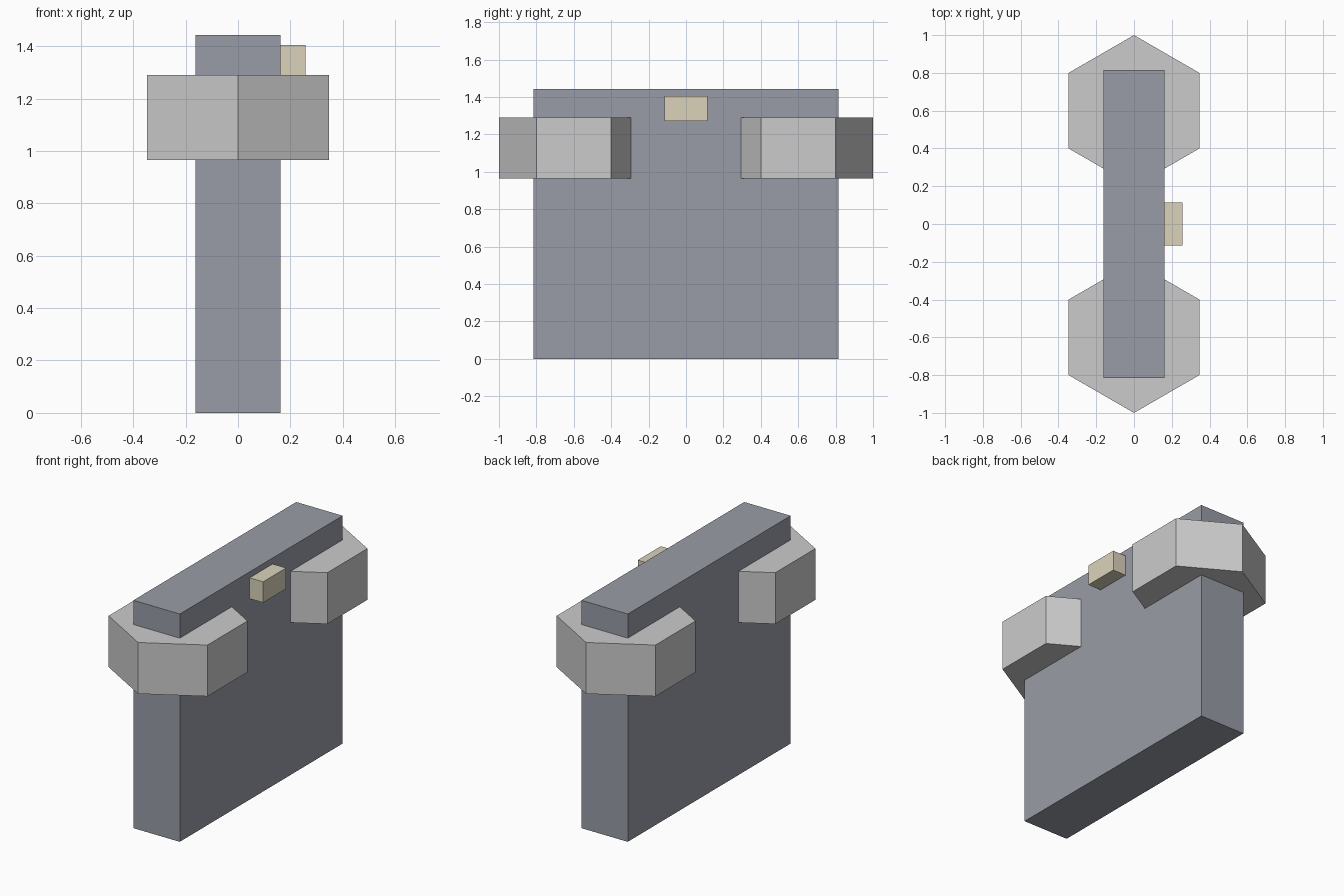
import bpy
import bmesh
from math import sin, cos, tau

if "Cube" in bpy.data.objects:
    bpy.data.objects.remove(bpy.data.objects["Cube"])


def material(name, rgb):
    mat = bpy.data.materials.new(name)
    mat.diffuse_color = (*rgb, 1.0)
    mat.use_nodes = True
    mat.node_tree.nodes["Principled BSDF"].inputs["Base Color"].default_value = mat.diffuse_color
    return mat


def prism(name, outline, z0, z1, mat=None):
    """Extrude a closed xy outline from z0 up to z1."""
    bm = bmesh.new()
    base = bm.faces.new([bm.verts.new((x, y, z0)) for x, y in outline])
    top = bmesh.ops.extrude_face_region(bm, geom=[base], use_keep_orig=True)["geom"]
    for v in top:
        if isinstance(v, bmesh.types.BMVert):
            v.co.z = z1
    bmesh.ops.recalc_face_normals(bm, faces=bm.faces[:])
    mesh = bpy.data.meshes.new(name)
    bm.to_mesh(mesh)
    bm.free()
    if mat:
        mesh.materials.append(mat)
    obj = bpy.data.objects.new(name, mesh)
    bpy.context.collection.objects.link(obj)
    return obj


def rect(x0, x1, y0, y1):
    return [(x0, y0), (x1, y0), (x1, y1), (x0, y1)]


slate = material("slate", (0.32, 0.335, 0.385))
cream = material("cream", (0.70, 0.65, 0.50))

# Upright slab body
prism("torso", rect(-0.1625, 0.1625, -0.815, 0.815), 0, 1.443, slate)

# Hexagonal shoulder blocks, one at each end, points facing along y
for side, label in ((-1, "front"), (1, "back")):
    hexagon = [(0.4 * sin(i * tau / 6), side * 0.6 + 0.4 * cos(i * tau / 6))
               for i in range(6)]
    prism(label + "_shoulder", hexagon, 0.965, 1.29)

# Small block on the right face
prism("chest_block", rect(0.14, 0.257, -0.115, 0.115), 1.273, 1.405, cream)
